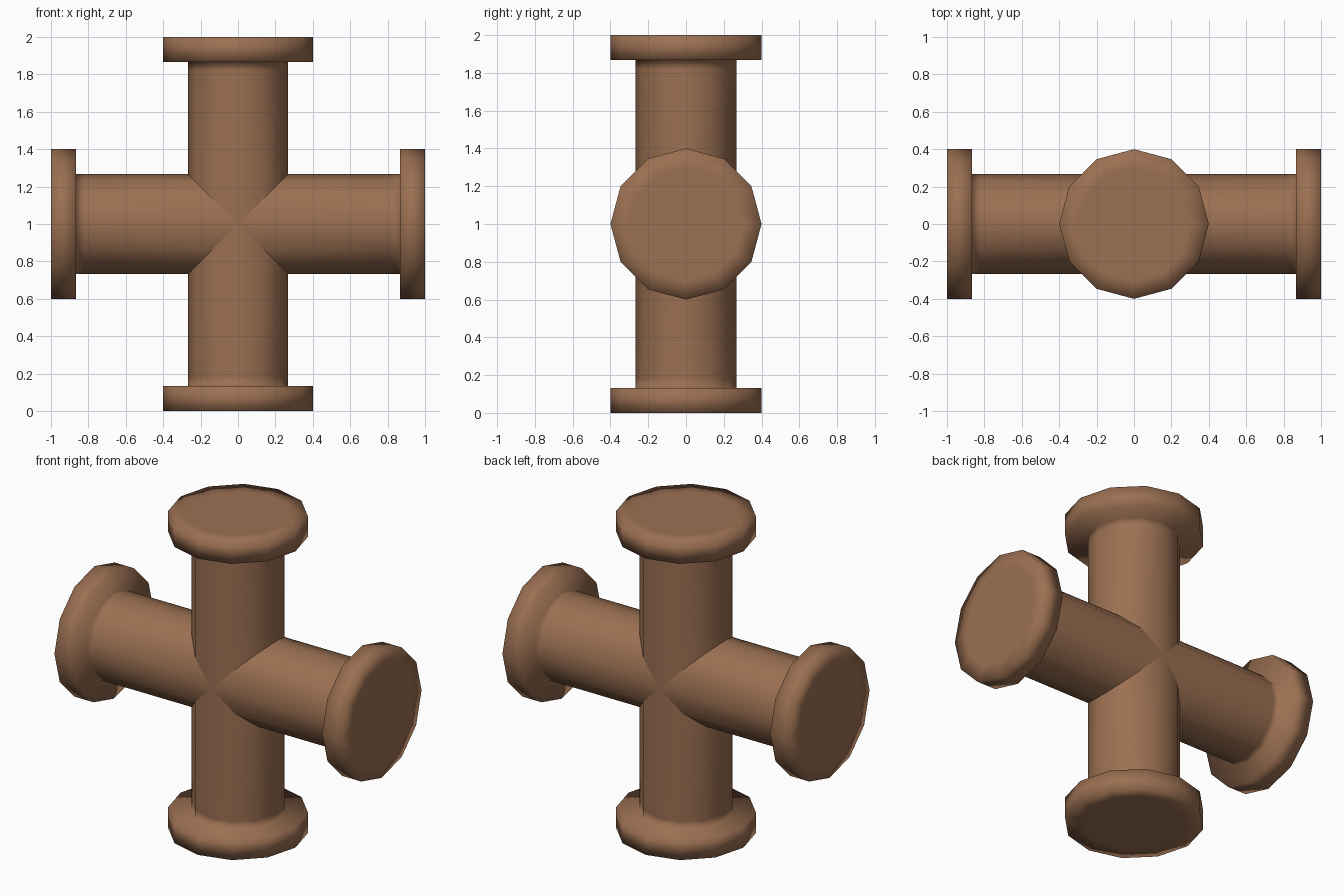
import bpy
import bmesh
import math
from mathutils import Matrix

cube = bpy.data.objects.get("Cube")
if cube:
    bpy.data.objects.remove(cube, do_unlink=True)

SIDES = 12
PIPE_R, FLANGE_R = 0.267, 0.4
# Radius and distance from the centre, from the pipe to the end cap
PROFILE = [(PIPE_R, 0.82), (PIPE_R, 0.867), (FLANGE_R, 0.867),
           (FLANGE_R, 1.0), (0.3, 1.0)]


def add_arm(bm, turn):
    """One mitred pipe arm with its flange, turned about the y axis."""
    angles = [2 * math.pi * i / SIDES for i in range(SIDES)]
    # Mitred start, where the arm meets its neighbours on the diagonals
    rings = [[(PIPE_R * math.cos(a), PIPE_R * math.sin(a),
               abs(PIPE_R * math.cos(a))) for a in angles]]
    for r, h in PROFILE:
        rings.append([(r * math.cos(a), r * math.sin(a), h) for a in angles])
    rings = [[bm.verts.new(p) for p in ring] for ring in rings]
    for low, high in zip(rings, rings[1:]):
        for i in range(SIDES):
            j = (i + 1) % SIDES
            bm.faces.new((low[i], low[j], high[j], high[i]))
    bm.faces.new(rings[-1])
    bmesh.ops.transform(bm, matrix=Matrix.Rotation(turn, 4, 'Y'),
                        verts=[v for ring in rings for v in ring])


# Four arms welded into one body
bm = bmesh.new()
for quarter in range(4):
    add_arm(bm, quarter * math.pi / 2)
bmesh.ops.remove_doubles(bm, verts=bm.verts[:], dist=0.0005)
bmesh.ops.recalc_face_normals(bm, faces=bm.faces[:])

# Smooth surface with crisp mitre seams
for f in bm.faces:
    f.smooth = True
for e in bm.edges:
    if all(abs(abs(v.co.x) - abs(v.co.z)) < 0.001 for v in e.verts):
        e.smooth = False
bmesh.ops.translate(bm, vec=(0, 0, 1), verts=bm.verts[:])

mesh = bpy.data.meshes.new("pipe_cross")
bm.to_mesh(mesh)
bm.free()
body = bpy.data.objects.new("pipe_cross", mesh)
bpy.context.collection.objects.link(body)

# Brown finish
brown = bpy.data.materials.new("brown")
brown.use_nodes = True
colour = (0.33, 0.162, 0.084, 1)
brown.diffuse_color = colour
brown.node_tree.nodes["Principled BSDF"].inputs["Base Color"].default_value = colour
mesh.materials.append(brown)
